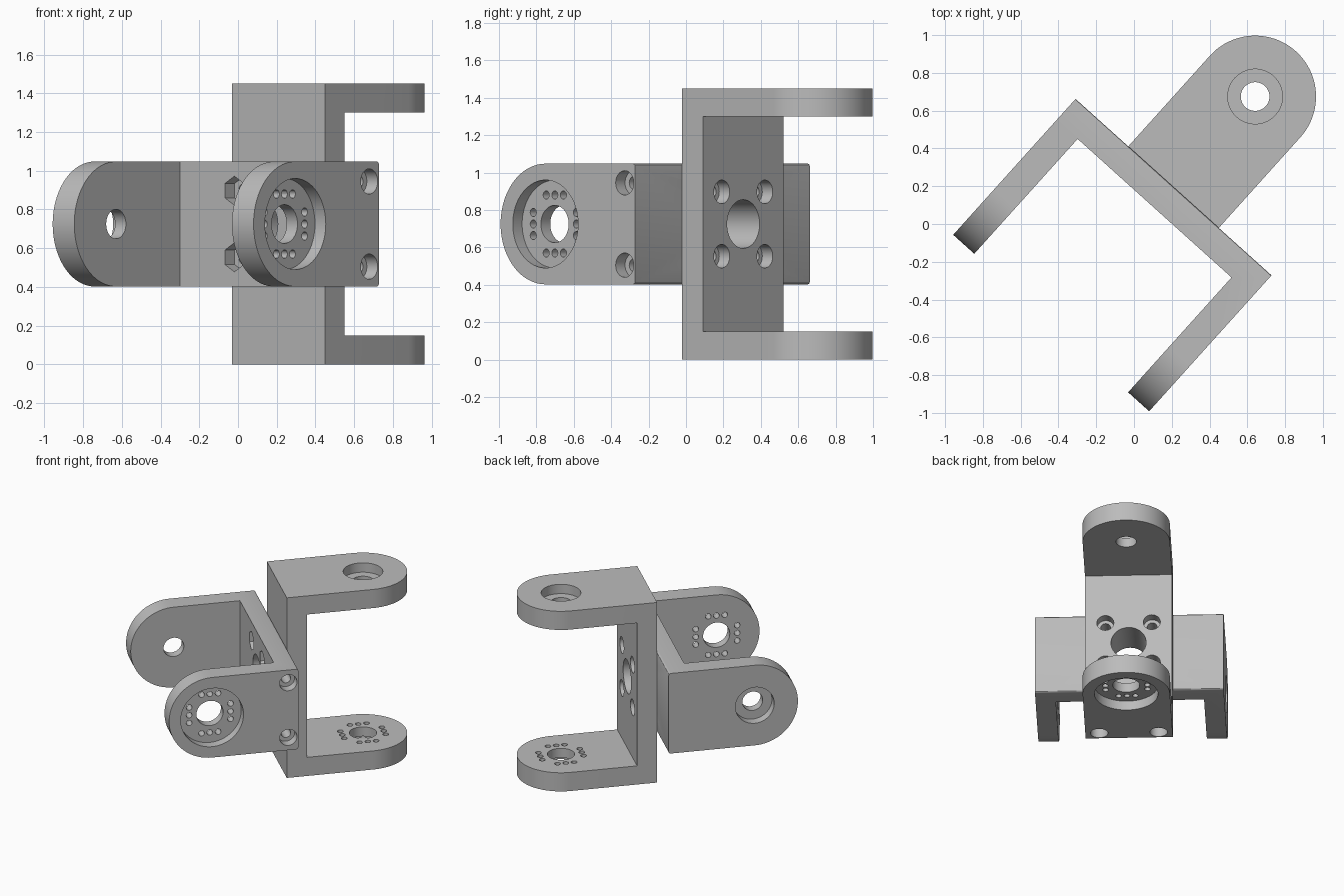
import bpy, bmesh
from math import sin, cos, pi, radians
from mathutils import Matrix, Vector

cube = bpy.data.objects.get("Cube")
if cube:
    bpy.data.objects.remove(cube)

grey = bpy.data.materials.new("light grey plastic")
grey.use_nodes = True
colour = (0.5, 0.5, 0.5, 1)
grey.diffuse_color = colour
grey.node_tree.nodes["Principled BSDF"].inputs["Base Color"].default_value = colour

T = 0.15        # plate thickness
R = 0.3225      # half the breadth, also the arm end radius
REACH = 0.968   # arm length from the back of the base
PIVOT = REACH - R


def prism(name, points, axis, lo, hi):
    """Extrude a 2D outline along Y or Z, or along X, between lo and hi."""
    place = {"X": lambda a, b, c: (c, a, b),
             "Y": lambda a, b, c: (a, c, b),
             "Z": lambda a, b, c: (a, b, c)}[axis]
    bm = bmesh.new()
    face = bm.faces.new([bm.verts.new(place(a, b, lo)) for a, b in points])
    new = bmesh.ops.extrude_face_region(bm, geom=[face])["geom"]
    shift = Vector(place(0, 0, hi - lo))
    bmesh.ops.translate(bm, vec=shift, verts=[v for v in new if isinstance(v, bmesh.types.BMVert)])
    bmesh.ops.recalc_face_normals(bm, faces=bm.faces)
    mesh = bpy.data.meshes.new(name)
    bm.to_mesh(mesh)
    bm.free()
    obj = bpy.data.objects.new(name, mesh)
    bpy.context.scene.collection.objects.link(obj)
    return obj


def circle(a, b, r, n=48):
    return [(a + r * cos(2 * pi * i / n), b + r * sin(2 * pi * i / n)) for i in range(n)]


def boolean(obj, cutter, operation="DIFFERENCE"):
    mod = obj.modifiers.new("cut", "BOOLEAN")
    mod.operation, mod.solver, mod.object = operation, "EXACT", cutter
    deps = bpy.context.evaluated_depsgraph_get()
    mesh = bpy.data.meshes.new_from_object(obj.evaluated_get(deps))
    obj.modifiers.clear()
    obj.data = mesh
    bpy.data.objects.remove(cutter)


def bracket(name, span, nut_pockets, matrix):
    h = span / 2
    # U-shaped channel: base at y = 0, arms towards +y
    channel = [(0, -h), (REACH, -h), (REACH, T - h), (T, T - h),
               (T, h - T), (REACH, h - T), (REACH, h), (0, h)]
    obj = prism(name, channel, "X", -R, R)

    # softened long back edges
    if nut_pockets:
        bm = bmesh.new()
        bm.from_mesh(obj.data)
        edges = [e for e in bm.edges if e.calc_length() > span - 0.01
                 and all(v.co.y < 0.01 for v in e.verts)]
        bmesh.ops.bevel(bm, geom=edges, offset=0.015, segments=3, affect="EDGES", profile=0.5)
        bm.to_mesh(obj.data)
        bm.free()

    # rounded arm ends
    arc = [(R * cos(pi * i / 40), PIVOT + R * sin(pi * i / 40)) for i in range(41)]
    boolean(obj, prism("outline", [(-R, -0.1)] + [(R, -0.1)] + arc, "Z", -2, 2), "INTERSECT")

    def drill(a, b, r, axis, lo, hi, n=48):
        boolean(obj, prism("drill", circle(a, b, r, n), axis, lo, hi))

    # servo horn arm: recess outside, hub hole and four rows of screw holes
    drill(0, PIVOT, 0.235, "Z", -h - 0.1, -h + T / 2, 64)
    drill(0, PIVOT, 0.1, "Z", -h - 0.1, -h + 0.2)
    for side in (-0.155, 0.155):
        for step in (-0.062, 0, 0.062):
            for a, b in ((side, step), (step, side)):
                drill(a, PIVOT + b, 0.022, "Z", -h - 0.1, -h + 0.2, 16)

    # idler arm: counterbored pivot hole
    drill(0, PIVOT, 0.145, "Z", h - T / 2, h + 0.1)
    drill(0, PIVOT, 0.076, "Z", h - 0.2, h + 0.1)

    # base: centre opening and four bolt holes with nut pockets or counterbores
    drill(0, 0, 0.13, "Y", -0.1, 0.2)
    for a in (-0.172, 0.172):
        for b in (-0.172, 0.172):
            drill(a, b, 0.037, "Y", -0.1, 0.2, 24)
            if nut_pockets:
                drill(a, b, 0.075, "Y", T / 2, 0.2, 6)
            else:
                drill(a, b, 0.063, "Y", T / 2, 0.2, 32)

    # assembly screws into the end of the base
    for a in (-0.22, 0.22):
        drill(a, T / 2, 0.065, "Z", -h - 0.1, -h + 0.075, 32)
        drill(a, T / 2, 0.035, "Z", -h - 0.1, -h + 0.3, 24)

    obj.data.materials.clear()
    obj.data.materials.append(grey)
    obj.matrix_world = matrix
    bpy.ops.object.select_all(action="DESELECT")
    obj.select_set(True)
    bpy.context.view_layer.objects.active = obj
    bpy.ops.object.shade_smooth_by_angle(angle=radians(30))


# the brackets stand back to back, turned in plan and rolled a quarter turn apart
turn = radians(-42)
u = Vector((cos(turn), sin(turn), 0))
v = Vector((-sin(turn), cos(turn), 0))
z = Vector((0, 0, 1))
joint = Matrix.Translation(u * 0.025 + v * 0.285 + z * 0.725)


def frame(x_axis, y_axis, z_axis):
    return joint @ Matrix((x_axis, y_axis, z_axis)).transposed().to_4x4()


bracket("upright_bracket", 1.45, False, frame(u, v, z))
bracket("sideways_bracket", 1.396, True, frame(-z, -v, -u))
